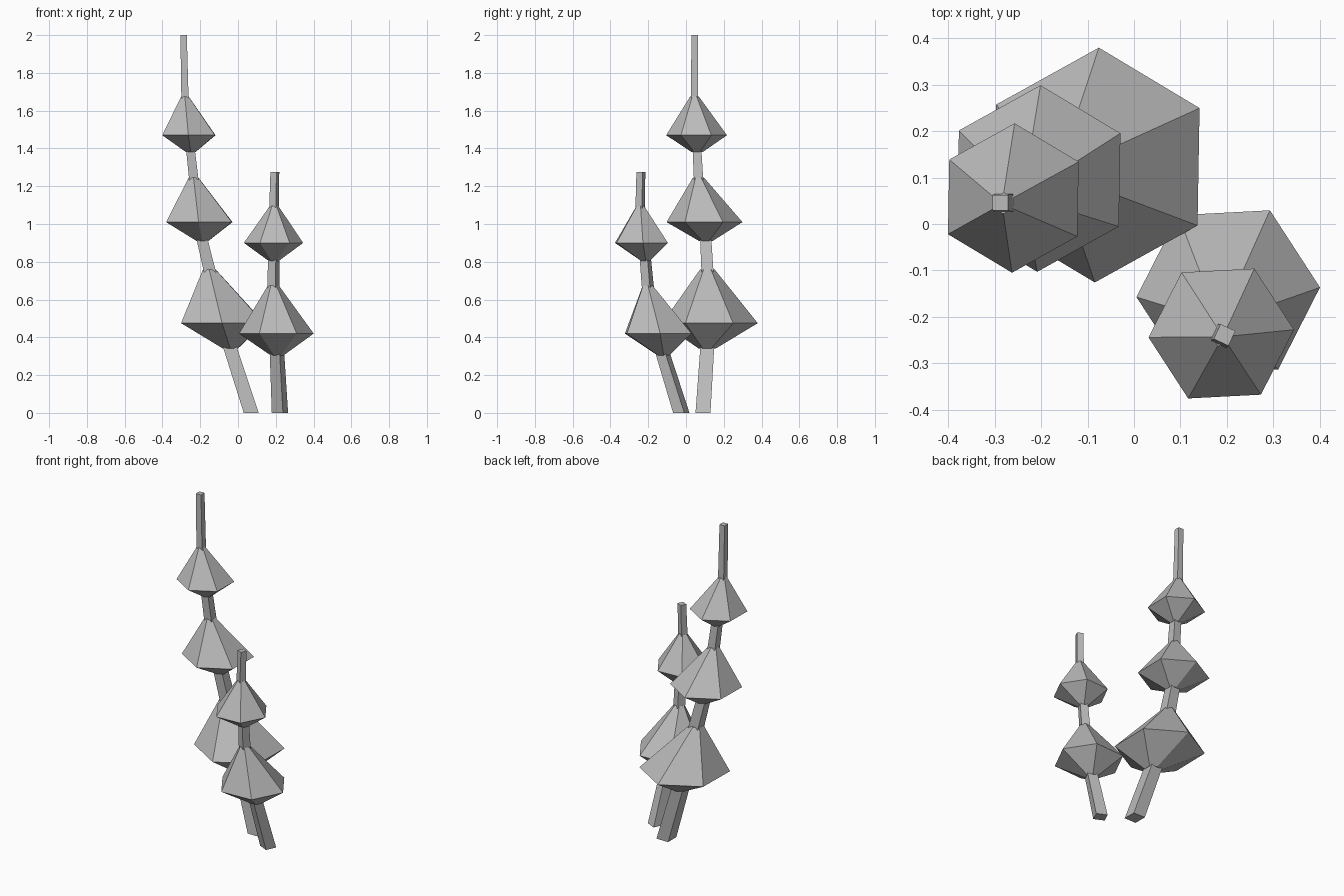
import bpy, bmesh
from math import radians, cos, sin, tau
from mathutils import Vector

cube = bpy.data.objects.get("Cube")
if cube:
    bpy.data.objects.remove(cube)

grey = bpy.data.materials.new("plain grey")
grey.use_nodes = True
grey.diffuse_color = (0.5, 0.5, 0.5, 1)
grey.node_tree.nodes["Principled BSDF"].inputs["Base Color"].default_value = (0.5, 0.5, 0.5, 1)


def loft(name, sides, turn, sections):
    """Skin flat polygon sections (x, y, z, radius) into a closed solid."""
    bm = bmesh.new()
    rings = []
    for x, y, z, r in sections:
        angles = [radians(turn) + tau * i / sides for i in range(sides)]
        rings.append([bm.verts.new((x + r * cos(a), y + r * sin(a), z)) for a in angles])
    for low, high in zip(rings, rings[1:]):
        for i in range(sides):
            j = (i + 1) % sides
            bm.faces.new((low[i], low[j], high[j], high[i]))
    bm.faces.new(rings[0][::-1])
    bm.faces.new(rings[-1])
    mesh = bpy.data.meshes.new(name)
    bm.to_mesh(mesh)
    bm.free()
    mesh.materials.append(grey)
    ob = bpy.data.objects.new(name, mesh)
    bpy.context.collection.objects.link(ob)


def plant(name, stem_turn, bulb_turn, base, bulbs, tip):
    """A bent square stem threaded through hexagonal bulbs."""
    stem = [base]
    for n, (bottom, ring, top) in enumerate(bulbs, 1):
        stem += [bottom, top]
        caps = [(*p[:3], p[3] * 0.85) for p in (bottom, top)]
        loft(f"{name}_bulb_{n}", 6, bulb_turn, [caps[0], ring, caps[1]])
    loft(f"{name}_stem", 4, stem_turn, stem + [tip])


# Tall plant with three bulbs: each is bottom, widest ring, top
plant("tall", 45, 29, (0.07, 0.09, 0, 0.056), [
    ((-0.04, 0.112, 0.34, 0.052), (-0.08, 0.127, 0.475, 0.253), (-0.152, 0.113, 0.76, 0.045)),
    ((-0.188, 0.105, 0.91, 0.042), (-0.205, 0.098, 1.01, 0.201), (-0.235, 0.066, 1.245, 0.035)),
    ((-0.25, 0.059, 1.38, 0.033), (-0.26, 0.056, 1.47, 0.161), (-0.281, 0.045, 1.675, 0.027)),
], (-0.288, 0.046, 2, 0.024))

# Short plant with two bulbs
plant("short", 20, 3, (0.222, -0.025, 0, 0.046), [
    ((0.207, -0.12, 0.305, 0.041), (0.203, -0.147, 0.42, 0.198), (0.187, -0.203, 0.675, 0.034)),
    ((0.189, -0.214, 0.805, 0.032), (0.188, -0.236, 0.9, 0.157), (0.191, -0.242, 1.095, 0.027)),
], (0.195, -0.239, 1.275, 0.025))
